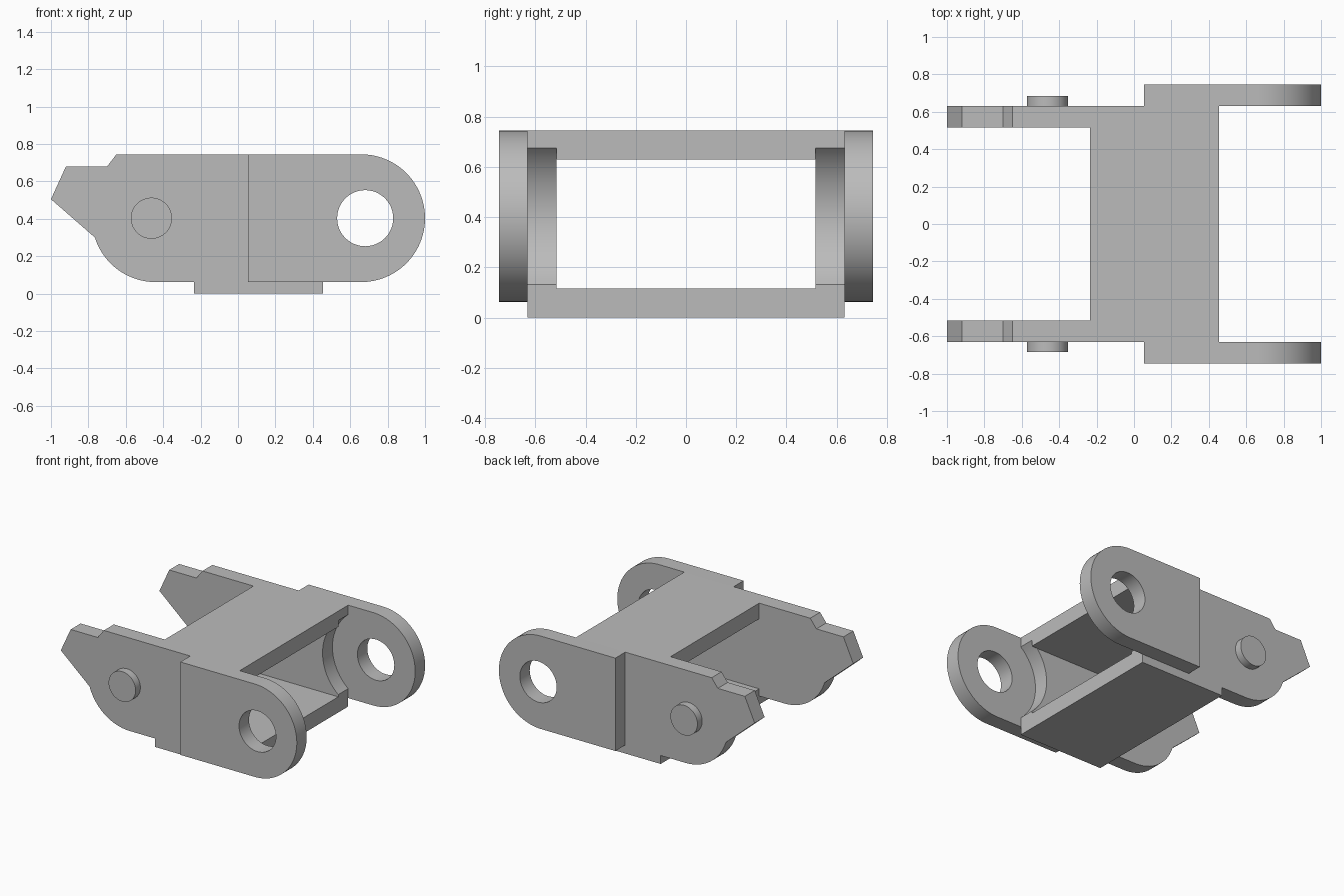
import bpy, bmesh, math

cube = bpy.data.objects.get("Cube")
if cube:
    bpy.data.objects.remove(cube, do_unlink=True)

steel = bpy.data.materials.new("grey_steel")
steel.use_nodes = True
GREY = (0.5, 0.5, 0.5, 1)
steel.diffuse_color = GREY
steel.node_tree.nodes["Principled BSDF"].inputs["Base Color"].default_value = GREY

# Shared dimensions
INNER, MID, OUTER, PIN = 0.515, 0.63, 0.745, 0.685   # side plate layers in y
TOP, LOW, SLAB = 0.745, 0.062, 0.115
MID_Z = (TOP + LOW) / 2
ROUND = (TOP - LOW) / 2
BACK, FRONT = -0.235, 0.455                          # cross slab ends in x
EYE_X = 0.68
parts = []


def arc(cx, cz, r, start, end, n):
    """Points on an arc in the xz plane, angles in degrees."""
    angles = [math.radians(start + (end - start) * i / n) for i in range(n + 1)]
    return [(cx + r * math.cos(a), cz + r * math.sin(a)) for a in angles]


def plate(name, loops, y0, y1, mirrored=True):
    """Extrude an xz outline (with optional hole loops) from y0 to y1."""
    bm = bmesh.new()
    edges = []
    for loop in loops:
        vs = [bm.verts.new((x, y0, z)) for x, z in loop]
        edges += [bm.edges.new((a, b)) for a, b in zip(vs, vs[1:] + vs[:1])]
    bmesh.ops.triangle_fill(bm, edges=edges, use_beauty=True)
    out = bmesh.ops.extrude_face_region(bm, geom=bm.faces[:], use_keep_orig=True)
    moved = [g for g in out["geom"] if isinstance(g, bmesh.types.BMVert)]
    bmesh.ops.translate(bm, verts=moved, vec=(0, y1 - y0, 0))
    bmesh.ops.recalc_face_normals(bm, faces=bm.faces[:])
    mesh = bpy.data.meshes.new(name)
    bm.to_mesh(mesh)
    bm.free()
    mesh.materials.append(steel)
    obj = bpy.data.objects.new(name, mesh)
    bpy.context.collection.objects.link(obj)
    if mirrored:
        mirror = obj.modifiers.new("both_sides", "MIRROR")
        mirror.use_axis = (False, True, False)
        mirror.use_mirror_merge = False
    parts.append(obj)


def slab(z0, z1):
    return [(BACK, z0), (FRONT, z0), (FRONT, z1), (BACK, z1)]


# Inner side plates: pointed nose, rounded heel, foot and concave clearance
CLEAR = 0.353
half = math.degrees(math.acos((EYE_X - FRONT) / CLEAR))
nose = [(-0.65, TOP), (-0.7, 0.68), (-0.92, 0.68), (-1, 0.505)]
heel = arc(-0.44, MID_Z, ROUND, 197.5, 270, 20)
foot = [(BACK, LOW), (BACK, 0), (FRONT, 0)]
relief = arc(EYE_X, MID_Z, CLEAR, 180 + half, 180 - half, 24)
plate("inner_side_plate", [nose + heel + foot + relief + [(FRONT, TOP)]], INNER, MID)

# Outer side plates with rounded end and pin hole
tongue = [(0.053, TOP), (0.053, LOW)] + arc(1 - ROUND, MID_Z, ROUND, -90, 90, 48)
hole = arc(EYE_X, MID_Z, 0.15, 0, 360, 48)[:-1]
plate("outer_side_plate", [tongue, hole], MID, OUTER)

# Pins on the inner plates
plate("pin", [arc(-0.463, MID_Z, 0.11, 0, 360, 48)[:-1]], MID, PIN)

# Cross slabs joining the two sides
plate("top_slab", [slab(TOP - SLAB, TOP)], -INNER, INNER, False)
plate("bottom_slab", [slab(0, SLAB)], -INNER, INNER, False)

# Smooth the curved walls, keep corners sharp
bpy.ops.object.select_all(action="DESELECT")
for obj in parts:
    obj.select_set(True)
bpy.context.view_layer.objects.active = parts[0]
bpy.ops.object.shade_smooth_by_angle(angle=math.radians(25))
